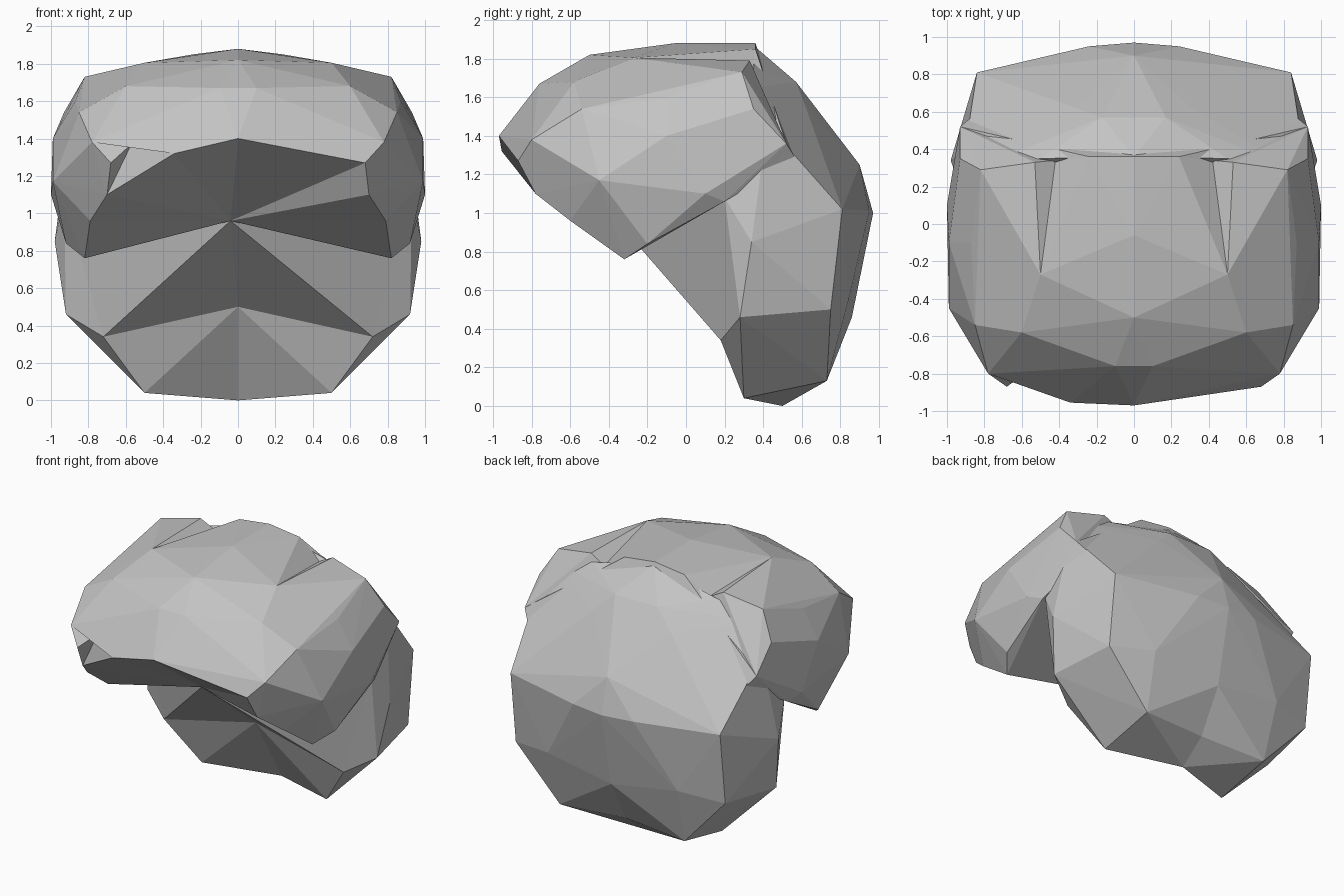
import bpy
import bmesh
from mathutils import Vector

default_cube = bpy.data.objects.get("Cube")
if default_cube:
    bpy.data.objects.remove(default_cube, do_unlink=True)

# Single matte grey for the whole hairpiece
grey = bpy.data.materials.new("plain_grey")
grey.use_nodes = True
grey_value = (0.55, 0.55, 0.55, 1)
grey.diffuse_color = grey_value
grey.node_tree.nodes["Principled BSDF"].inputs["Base Color"].default_value = grey_value

# Point where the hollow for the face converges
HOLLOW = Vector((-0.04, -0.36, 0.96))


def mirrored(points):
    """Return the points together with their copies across the middle."""
    copies = [(-x, y, z) for x, y, z in points if x > 0]
    return [Vector(p) for p in list(points) + copies]


def hull(points):
    """Wrap a faceted skin around the points."""
    bm = bmesh.new()
    for p in points:
        bm.verts.new(p)
    result = bmesh.ops.convex_hull(bm, input=bm.verts[:], use_existing_faces=False)
    spare = {g for g in result["geom_interior"] + result["geom_unused"]
             if isinstance(g, bmesh.types.BMVert)}
    bmesh.ops.delete(bm, geom=list(spare), context='VERTS')
    return bm


def matches(vert, point):
    return (vert.co - Vector(point)).length < 0.001


def open_rim(bm, rim):
    """Remove the faces that span the middle between rim points."""
    spanning = []
    for face in bm.faces:
        xs = [v.co.x for v in face.verts]
        on_rim = all(any(matches(v, p) for p in rim) for v in face.verts)
        if on_rim and min(xs) <= 0 <= max(xs):
            spanning.append(face)
    bmesh.ops.delete(bm, geom=spanning, context='FACES')


def dent(bm, start, end, target):
    """Split the edge between two points and pull its middle to the target."""
    for edge in bm.edges[:]:
        a, b = edge.verts
        if (matches(a, start) and matches(b, end)) or (matches(a, end) and matches(b, start)):
            middle = bmesh.utils.edge_split(edge, a, 0.5)[1]
            middle.co = target
            for face in list(middle.link_faces):
                corners = list(face.verts)
                if len(corners) == 4:
                    opposite = corners[(corners.index(middle) + 2) % 4]
                    bmesh.utils.face_split(face, middle, opposite)
            return


def finish(bm, name):
    bmesh.ops.recalc_face_normals(bm, faces=bm.faces[:])
    mesh = bpy.data.meshes.new(name)
    bm.to_mesh(mesh)
    bm.free()
    mesh.materials.append(grey)
    obj = bpy.data.objects.new(name, mesh)
    bpy.context.collection.objects.link(obj)


# Top hair: lower rim of the fringe and side flaps
rim = mirrored([
    (0, -.97, 1.4), (.68, -.87, 1.27), (.7, -.78, 1.1), (.79, -.6, .96),
    (.82, -.32, .76), (.92, -.2, .84), (.95, .2, 1.06), (.87, .57, 1.28),
])
fringe_tip = Vector((-.34, -.955, 1.32))
rim.append(fringe_tip)

# Top hair: sides, brow and crown
crown = mirrored([
    (.99, -.45, 1.17), (1, .1, 1.1), (.99, -.1, 1.4), (.93, .52, 1.36),
    (.93, .35, 1.54), (.78, -.8, 1.38), (.85, -.54, 1.54), (.87, -.1, 1.6),
    (.6, -.58, 1.68), (.1, -.76, 1.67), (0, -.5, 1.82), (.5, -.27, 1.805),
    (.82, .29, 1.73), (.53, .33, 1.79), (.24, .36, 1.85),
    (0, .36, 1.88), (0, -.06, 1.88),
])
top = hull(rim + crown)
open_rim(top, rim)

# Notch in the fringe and a groove on each side of the crown
dent(top, fringe_tip, (-.68, -.87, 1.27), (-.57, -.79, 1.37))
for side in (-1, 1):
    dent(top, (side * .24, .36, 1.85), (side * .53, .33, 1.79), (side * .42, .34, 1.73))

# Fan the rim inward to the hollow
pole = top.verts.new(HOLLOW)
for edge in [e for e in top.edges if e.is_boundary]:
    top.faces.new((*edge.verts, pole))
finish(top, "top_hair")

# Back hair: front edge hidden under the flaps, down to the nape
nape_corners = mirrored([(.72, .18, .34)])
back_rim = nape_corners + mirrored([
    (0, .36, 1.86), (.5, .35, 1.74), (.84, .3, 1.64), (.9, .42, 1.46),
    (.85, .57, 1.28), (.93, .2, 1.08), (.98, .34, .85), (.92, .28, .46),
    (.5, .3, .04), (0, .5, 0),
])

# Back hair: rounded rear surface
rear_corners = mirrored([(.5, .73, .13)])
rear = rear_corners + mirrored([
    (.17, .57, 1.68), (.31, .62, 1.55), (0, .9, 1.25), (0, .97, 1),
    (.24, .95, 1.01), (.84, .81, 1.02), (.84, .75, .5), (.52, .84, .54),
    (0, .86, .46),
])
back = hull(back_rim + rear)
open_rim(back, back_rim)

# Tuck at the bottom of the rear
dent(back, *rear_corners, (0, .69, .15))

# Fan the upper edge to the hollow and the lower edge to the neck
pole = back.verts.new(HOLLOW)
neck = back.verts.new((0, .2, .5))
for edge in [e for e in back.edges if e.is_boundary]:
    lower = all(v.co.z < .35 for v in edge.verts)
    back.faces.new((*edge.verts, neck if lower else pole))
for point in nape_corners:
    corner = next(v for v in back.verts if matches(v, point))
    back.faces.new((corner, neck, pole))
finish(back, "back_hair")
